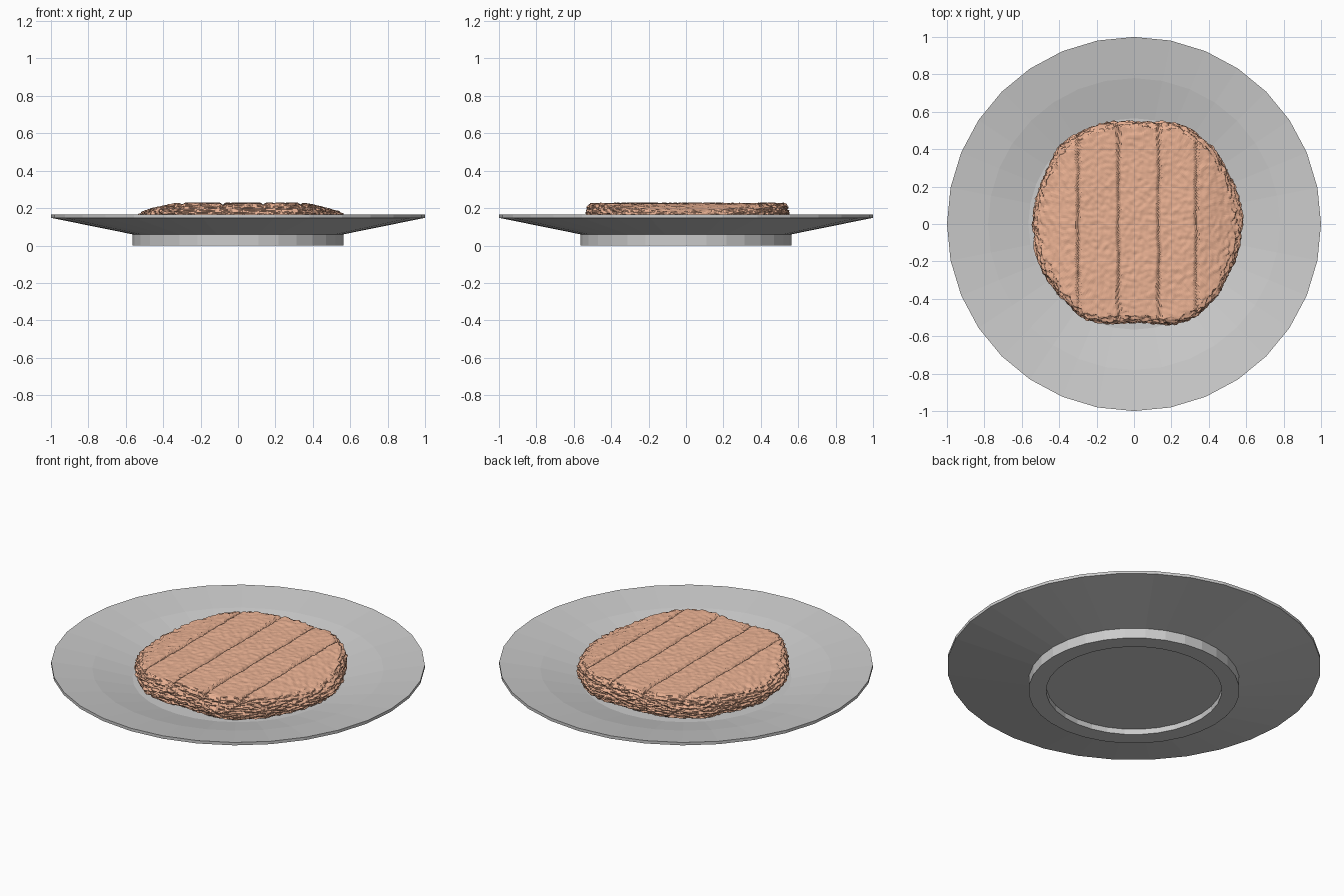
import bpy, bmesh, math
from mathutils import Vector, noise

if "Cube" in bpy.data.objects:
    bpy.data.objects.remove(bpy.data.objects["Cube"])


def build(name, rings, close_start=True, close_end=True):
    """Skin a list of equal-length point rings and cap both ends."""
    bm = bmesh.new()
    loops = [[bm.verts.new(p) for p in ring] for ring in rings]
    n = len(loops[0])
    for a, b in zip(loops, loops[1:]):
        for i in range(n):
            j = (i + 1) % n
            bm.faces.new((a[i], a[j], b[j], b[i]))
    if close_start:
        bm.faces.new(loops[0][::-1])
    if close_end:
        bm.faces.new(loops[-1])
    bmesh.ops.recalc_face_normals(bm, faces=bm.faces)
    mesh = bpy.data.meshes.new(name)
    bm.to_mesh(mesh)
    bm.free()
    obj = bpy.data.objects.new(name, mesh)
    bpy.context.collection.objects.link(obj)
    return obj


# Plate: 32-sided lathe with a recessed foot ring
PLATE = [(0.47, 0.032), (0.47, 0.0), (0.565, 0.0), (0.565, 0.06),
         (1.0, 0.148), (1.0, 0.165), (0.78, 0.132), (0.565, 0.082)]
build("plate", [[(r * math.cos(k * math.tau / 32), r * math.sin(k * math.tau / 32), z)
                 for k in range(32)] for r, z in PLATE])

# Patty outline: (angle in degrees, radius)
OUTLINE = [(0, .56), (30, .555), (45, .57), (60, .575), (90, .535), (120, .565),
           (135, .575), (150, .55), (180, .555), (210, .56), (225, .565), (240, .58),
           (270, .53), (300, .59), (315, .58), (330, .56), (360, .56)]
# Vertical profile of the patty: (radius factor, height fraction)
PROFILE = [(0.90, 0.0), (0.97, 0.12), (1.0, 0.4), (1.0, 0.65), (0.985, 0.88), (0.94, 1.0)]
GROOVES = (-0.31, -0.095, 0.12, 0.32)
CX, CY, BASE = 0.013, 0.008, 0.084
SEG = 300


def outline(deg):
    for (a, r), (b, s) in zip(OUTLINE, OUTLINE[1:]):
        if a <= deg <= b:
            t = (deg - a) / (b - a)
            t = t * t * (3 - 2 * t)
            return r + (s - r) * t


def top_height(x):
    """Flat crown that droops toward the left and right ends."""
    drop = max(0.0, abs(x) - 0.32) / 0.23
    return 0.226 - 0.055 * drop ** 1.4


def patty_ring(f, h, rough):
    ring = []
    for k in range(SEG):
        deg = 360 * k / SEG
        a = math.radians(deg)
        r = outline(deg) * f
        x, y = r * math.cos(a), r * math.sin(a)
        top = top_height(x)
        z = BASE + (top - BASE) * h
        # coarse lumps plus fine, horizontally layered meat grain
        lump = noise.noise(Vector((x * 6, y * 6, z * 12)))
        grain = noise.noise(Vector((x * 38, y * 38, z * 110)))
        out = (0.008 * lump + 0.016 * grain) * rough
        x += math.cos(a) * out
        y += math.sin(a) * out
        if h > 0.8:
            z += 0.003 * lump + 0.004 * grain
            # char grooves running front to back
            for g in GROOVES:
                d = x - g - 0.008 * noise.noise(Vector((g * 9, y * 9, 0)))
                z -= 0.012 * math.exp(-(d / 0.009) ** 2)
        ring.append((x + CX, y + CY, z))
    return ring


# Patty: rough side wall, then concentric rings across the top
rings = []
for (f0, h0), (f1, h1) in zip(PROFILE, PROFILE[1:]):
    steps = 6
    for s in range(steps):
        t = s / steps
        rings.append(patty_ring(f0 + (f1 - f0) * t, h0 + (h1 - h0) * t, 1.0))
TOP = 80
for s in range(TOP):
    f = 0.94 * (1 - s / TOP)
    rings.append(patty_ring(f, 1.0, max(0.0, 1 - s / 8)))
patty = build("patty", rings)

mat = bpy.data.materials.new("cooked_meat")
mat.diffuse_color = (0.82, 0.44, 0.29, 1)
mat.use_nodes = True
mat.node_tree.nodes["Principled BSDF"].inputs["Base Color"].default_value = mat.diffuse_color
patty.data.materials.append(mat)
